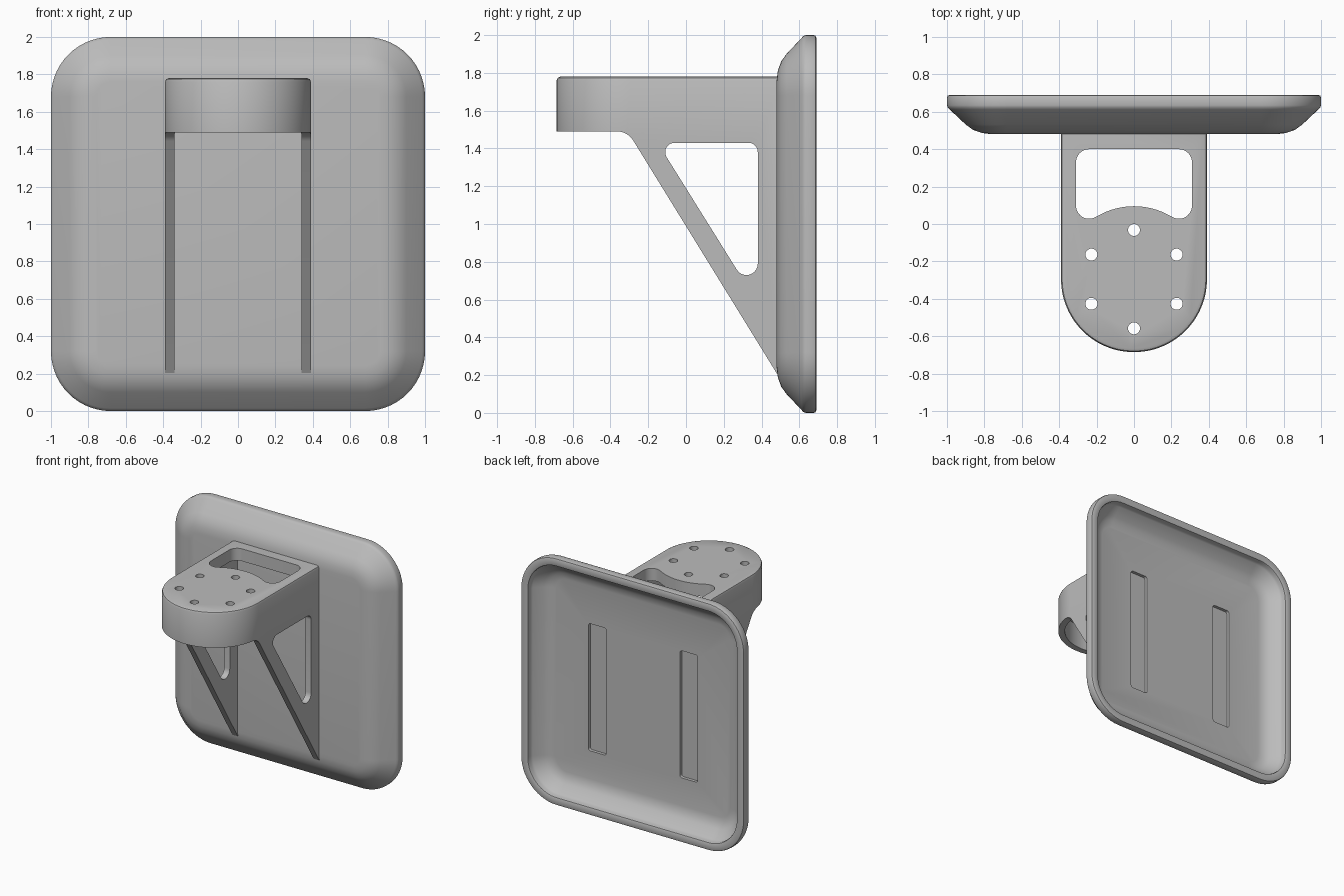
import bpy, bmesh, math
from mathutils import Vector

cube = bpy.data.objects.get("Cube")
if cube:
    bpy.data.objects.remove(cube)

grey = bpy.data.materials.new("light grey")
grey.use_nodes = True
COLOUR = (0.5, 0.5, 0.5, 1)
grey.diffuse_color = COLOUR
grey.node_tree.nodes["Principled BSDF"].inputs["Base Color"].default_value = COLOUR


def rounded(corners, steps=10):
    """Outline from (u, v, radius) corners, each one filleted."""
    out = []
    for i, (u, v, r) in enumerate(corners):
        p = Vector((u, v))
        if r == 0:
            out.append(p)
            continue
        a = (Vector(corners[i - 1][:2]) - p).normalized()
        b = (Vector(corners[(i + 1) % len(corners)][:2]) - p).normalized()
        half = a.angle(b) / 2
        centre = p + (a + b).normalized() * (r / math.sin(half))
        start = p + a * (r / math.tan(half)) - centre
        end = p + b * (r / math.tan(half)) - centre
        sweep = math.pi - 2 * half
        for k in range(steps + 1):
            t = k / steps
            out.append(centre + (start * math.sin((1 - t) * sweep)
                                 + end * math.sin(t * sweep)) / math.sin(sweep))
    return out


def rectangle(u, v, hu, hv, r):
    return [(u + hu, v + hv, r), (u - hu, v + hv, r), (u - hu, v - hv, r), (u + hu, v - hv, r)]


def finish(name, bm):
    bmesh.ops.recalc_face_normals(bm, faces=bm.faces)
    mesh = bpy.data.meshes.new(name)
    bm.to_mesh(mesh)
    bm.free()
    mesh.materials.append(grey)
    obj = bpy.data.objects.new(name, mesh)
    bpy.context.collection.objects.link(obj)
    return obj


def loft(name, rings):
    """Skin a stack of matching outlines and cap both ends."""
    bm = bmesh.new()
    loops = [[bm.verts.new(p) for p in ring] for ring in rings]
    for a, b in zip(loops, loops[1:]):
        for i in range(len(a)):
            j = (i + 1) % len(a)
            bm.faces.new((a[i], a[j], b[j], b[i]))
    bm.faces.new(loops[0])
    bm.faces.new(loops[-1])
    return finish(name, bm)


def prism(name, outline, axis, lo, hi):
    place = {"x": lambda p, d: (d, p.x, p.y),
             "y": lambda p, d: (p.x, d, p.y),
             "z": lambda p, d: (p.x, p.y, d)}[axis]
    return loft(name, [[place(p, d) for p in outline] for d in (lo, hi)])


def cut(target, cutter):
    cutter.hide_render = True
    mod = target.modifiers.new("cut", "BOOLEAN")
    mod.operation, mod.solver, mod.object = "DIFFERENCE", "EXACT", cutter
    bpy.context.view_layer.objects.active = target
    bpy.ops.object.modifier_apply(modifier=mod.name)
    bpy.data.objects.remove(cutter)


def smooth(obj):
    bpy.ops.object.select_all(action="DESELECT")
    obj.select_set(True)
    bpy.context.view_layer.objects.active = obj
    bpy.ops.object.shade_smooth_by_angle(angle=math.radians(32))


# Wall plate: a shallow rounded-square dish, open at the back
PLATE = [(.76, .48), (.81, .486), (.86, .503), (.9, .532), (.985, .612), (.996, .622),
         (1, .635), (1, .675), (.996, .686), (.985, .69), (.95, .69), (.938, .686),
         (.934, .675), (.934, .655), (.925, .64), (.865, .582), (.83, .56), (.78, .55)]
rings = []
for half, y in PLATE:
    outline = rounded(rectangle(0, 1, half, half, half - 0.68), 14)
    rings.append([(p.x, y, p.y) for p in outline])
plate = loft("wall_plate", rings)

# Shallow slots in the back of the plate
for side in (-1, 1):
    slot = rounded(rectangle(side * 0.41, 0.96, 0.08, 0.515, 0.02), 5)
    cut(plate, prism("slot_cutter", slot, "y", 0.525, 0.6))
smooth(plate)

# Bracket body: round-nosed block with a softened top edge
W, NOSE_Y, TOP = 0.39, -0.295, 1.78


def nose_outline(w, back):
    front = NOSE_Y - w
    return rounded([(w, back, 0), (-w, back, 0),
                    (-w, front, w * 0.999), (w, front, w * 0.999)], 28)


levels = [(0, 0.1), (0, TOP - 0.02), (0.006, TOP - 0.006), (0.02, TOP)]
bracket = loft("bracket", [[(p.x, p.y, z) for p in nose_outline(W - inset, 0.5)]
                           for inset, z in levels])

# Slanted underside of the legs and flat underside of the nose
under = rounded([(-1, 1.49, 0), (-0.309, 1.49, 0.1), (0.52, 0.145, 0), (0.52, 0, 0), (-1, 0, 0)])
cut(bracket, prism("underside_cutter", under, "x", -1, 1))

# Hollow between the legs and inside the nose
cut(bracket, prism("hollow_cutter", nose_outline(W - 0.05, 0.6), "z", 0, TOP - 0.1))

# Triangular windows through both legs
triangle = rounded([(-0.15, 1.43, 0.05), (0.38, 1.43, 0.05), (0.38, 0.58, 0.06)])
cut(bracket, prism("triangle_cutter", triangle, "x", -1, 1))

# Top window, its front edge following the round seat
arc = [(x, NOSE_Y + math.sqrt(W * W - x * x), 0) for x in [k * 0.019 for k in range(-10, 11)]]
window = [(0.31, 0.4, 0.07), (-0.31, 0.4, 0.07), (-0.31, -0.02, 0.07)] + arc + [(0.31, -0.02, 0.07)]
cut(bracket, prism("window_cutter", rounded(window), "z", 1.5, 2))

# Ring of six bolt holes
for k in range(6):
    a = math.radians(30 + 60 * k)
    cx, cy = 0.263 * math.cos(a), NOSE_Y + 0.263 * math.sin(a)
    hole = [Vector((cx + 0.032 * math.cos(t * math.tau / 24),
                    cy + 0.032 * math.sin(t * math.tau / 24))) for t in range(24)]
    cut(bracket, prism("bolt_hole_cutter", hole, "z", 1.6, 2))
smooth(bracket)
